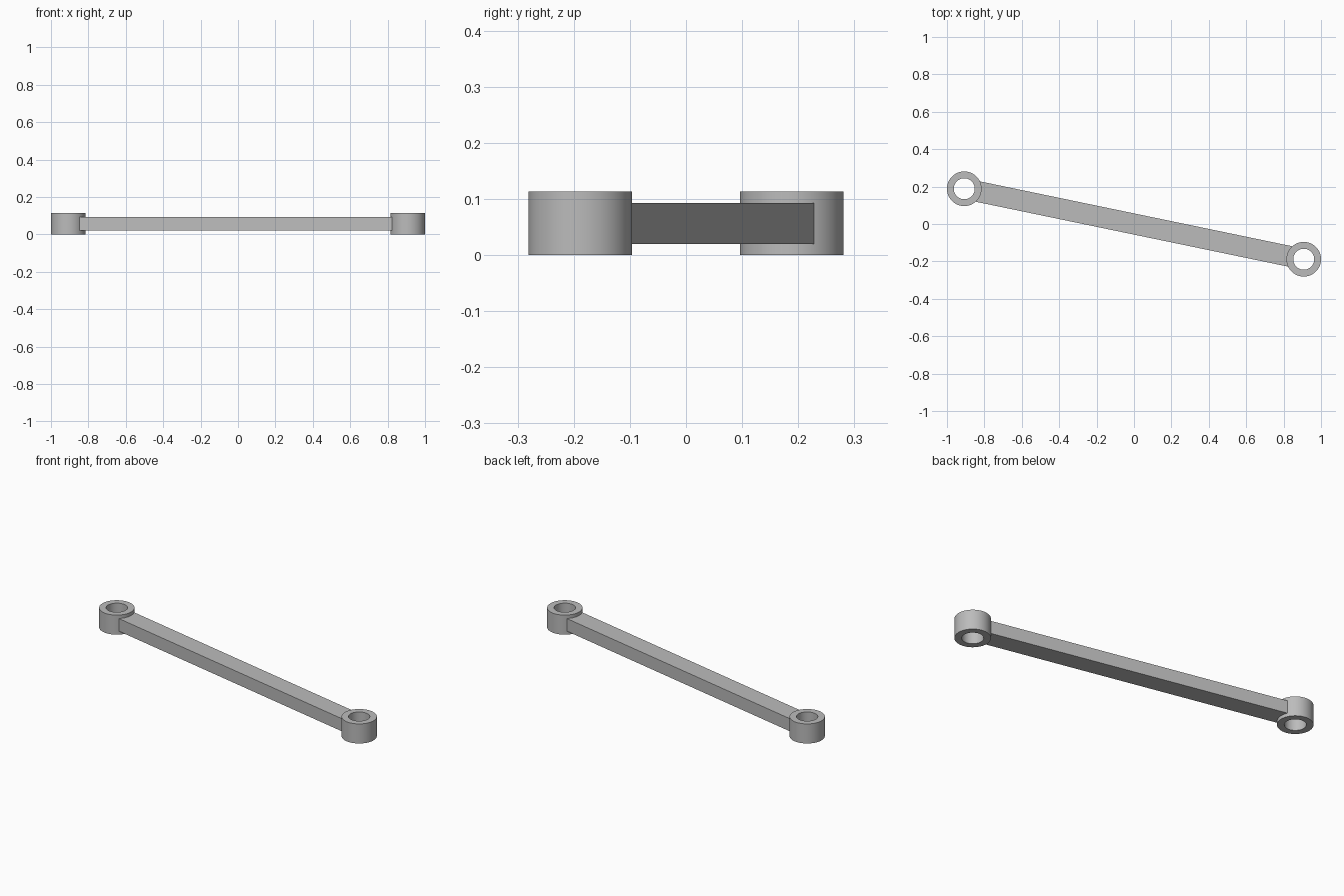
import bpy
import bmesh
import math

cube = bpy.data.objects.get("Cube")
if cube:
    bpy.data.objects.remove(cube, do_unlink=True)

# Dimensions
END_X, END_Y = 0.9075, -0.1885
OUTER, INNER, HEIGHT = 0.0925, 0.056, 0.113
BAR_LOW, BAR_HIGH, BAR_WIDTH = 0.02, 0.093, 0.111
SIDES = 64

grey = bpy.data.materials.new("plain_grey")
grey.use_nodes = True
grey.diffuse_color = (0.5, 0.5, 0.5, 1)
grey.node_tree.nodes["Principled BSDF"].inputs["Base Color"].default_value = (0.5, 0.5, 0.5, 1)


def add_object(name, bm):
    bmesh.ops.recalc_face_normals(bm, faces=bm.faces)
    mesh = bpy.data.meshes.new(name)
    bm.to_mesh(mesh)
    bm.free()
    mesh.materials.append(grey)
    obj = bpy.data.objects.new(name, mesh)
    bpy.context.collection.objects.link(obj)
    return obj


def make_ring(name, x, y):
    # Rectangular wall section spun around the hole axis
    bm = bmesh.new()
    section = [bm.verts.new((r, 0, z)) for r, z in
               ((INNER, 0), (OUTER, 0), (OUTER, HEIGHT), (INNER, HEIGHT))]
    edges = [bm.edges.new((section[i], section[(i + 1) % 4])) for i in range(4)]
    bmesh.ops.spin(bm, geom=section + edges, cent=(0, 0, 0), axis=(0, 0, 1),
                   angle=math.tau, steps=SIDES)
    bmesh.ops.remove_doubles(bm, verts=bm.verts, dist=0.0001)
    ring = add_object(name, bm)
    ring.location = (x, y, 0)
    bpy.ops.object.select_all(action="DESELECT")
    ring.select_set(True)
    bpy.context.view_layer.objects.active = ring
    bpy.ops.object.shade_smooth_by_angle(angle=math.radians(30))


# Bored end rings
make_ring("left_end_ring", END_X, END_Y)
make_ring("right_end_ring", -END_X, -END_Y)

# Connecting bar, its ends set into the ring walls clear of the holes
reach = math.hypot(END_X, END_Y) - math.sqrt(OUTER ** 2 - (BAR_WIDTH / 2) ** 2)
bm = bmesh.new()
bmesh.ops.create_cube(bm, size=1)
bmesh.ops.scale(bm, vec=(2 * reach, BAR_WIDTH, BAR_HIGH - BAR_LOW), verts=bm.verts)
bar = add_object("connecting_bar", bm)
bar.location.z = (BAR_LOW + BAR_HIGH) / 2
bar.rotation_euler.z = math.atan2(END_Y, END_X)
